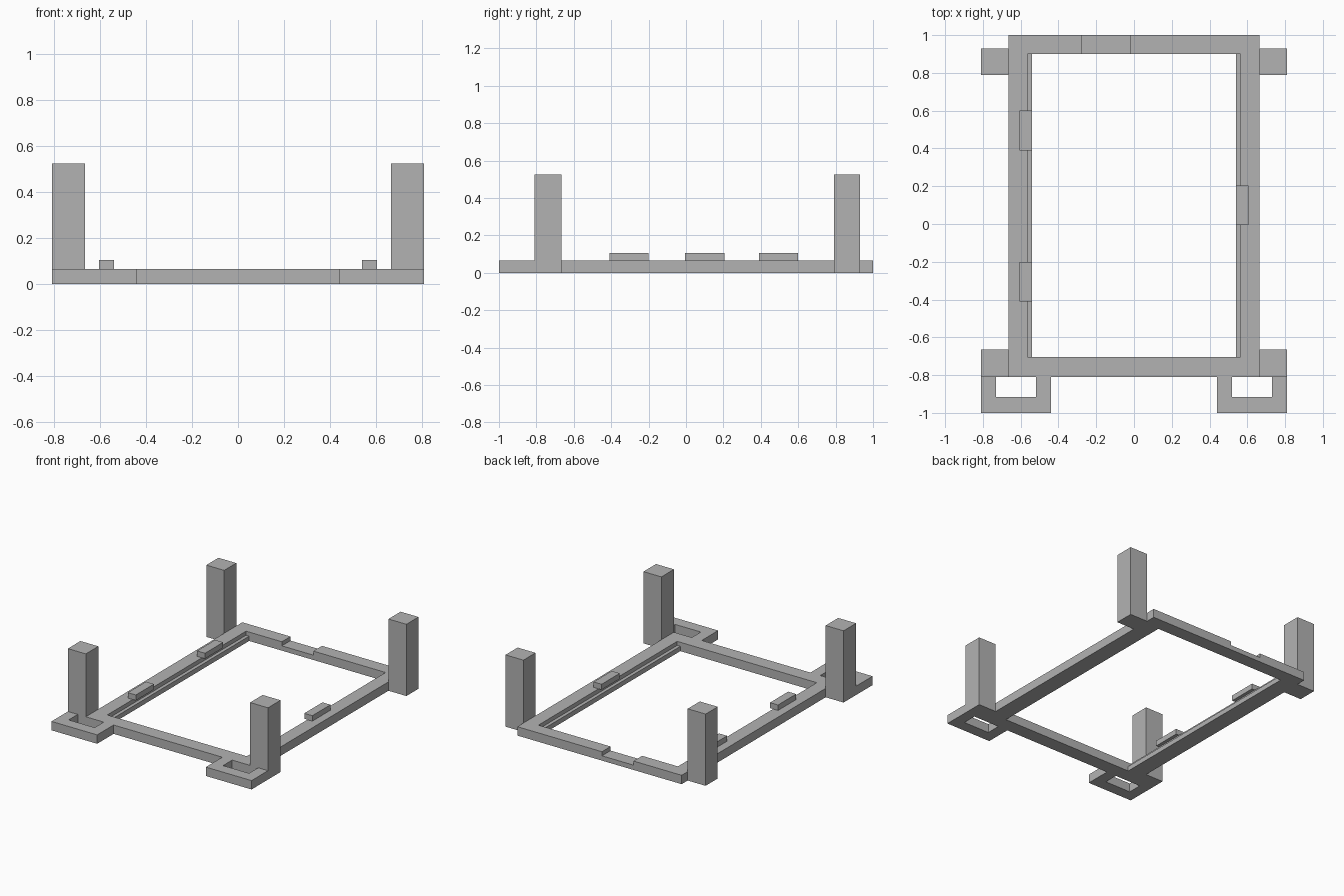
import bpy
import bmesh
from mathutils import Vector

cube = bpy.data.objects.get("Cube")
if cube:
    bpy.data.objects.remove(cube, do_unlink=True)

grey = bpy.data.materials.new("plain grey")
grey.use_nodes = True
colour = (0.45, 0.45, 0.45, 1)
grey.diffuse_color = colour
grey.node_tree.nodes["Principled BSDF"].inputs["Base Color"].default_value = colour

H = 0.065        # frame thickness
STEP = 0.035     # height of ledge and notch floor
SIDES = (("right", -1), ("left", 1))


def prism(name, outline, axis, start, end):
    """Extrude a flat outline along y (points are x, z) or z (points are x, y)."""
    bm = bmesh.new()
    verts = [bm.verts.new((a, start, b) if axis == "y" else (a, b, start)) for a, b in outline]
    face = bm.faces.new(verts)
    move = Vector((0, end - start, 0)) if axis == "y" else Vector((0, 0, end - start))
    grown = bmesh.ops.extrude_face_region(bm, geom=[face], use_keep_orig=True)["geom"]
    bmesh.ops.translate(bm, vec=move, verts=[g for g in grown if isinstance(g, bmesh.types.BMVert)])
    bmesh.ops.recalc_face_normals(bm, faces=bm.faces[:])
    mesh = bpy.data.meshes.new(name)
    bm.to_mesh(mesh)
    bm.free()
    mesh.materials.append(grey)
    obj = bpy.data.objects.new(name, mesh)
    bpy.context.collection.objects.link(obj)
    return obj


def box(name, x0, x1, y0, y1, z0, z1):
    return prism(name, [(x0, y0), (x1, y0), (x1, y1), (x0, y1)], "z", z0, z1)


# End rails, the back one with a shallow notch in its top
W = 0.665
box("front_rail", -W, W, -0.81, -0.705, 0, H)
prism("back_rail",
      [(-W, 0), (W, 0), (W, H), (-0.02, H), (-0.02, STEP), (-0.275, STEP), (-0.275, H), (-W, H)],
      "y", 0.9, 1)

for side, s in SIDES:
    # Side rail with a low inner ledge
    rail = [(W, 0), (W, H), (0.565, H), (0.565, STEP), (0.54, STEP), (0.54, 0)]
    prism(side + "_side_rail", [(s * x, z) for x, z in rail], "y", -0.705, 0.9)

    # Upright posts
    for end, y0, y1 in (("front", -0.81, -0.665), ("back", 0.79, 0.93)):
        box(f"{end}_{side}_post", s * W, s * 0.81, y0, y1, 0, 0.525)

    # Open loop bracket at the front corner
    loop = [(0.44, -0.81), (0.44, -1), (0.81, -1), (0.81, -0.81),
            (0.73, -0.81), (0.73, -0.915), (0.52, -0.915), (0.52, -0.81)]
    prism(side + "_front_bracket", [(s * x, y) for x, y in loop], "z", 0, H)

# Retaining clips overhanging the ledges
for name, s, y in (("right_front_clip", -1, -0.41), ("right_back_clip", -1, 0.39), ("left_clip", 1, -0.005)):
    box(name, s * 0.54, s * 0.605, y, y + 0.21, H, 0.105)
